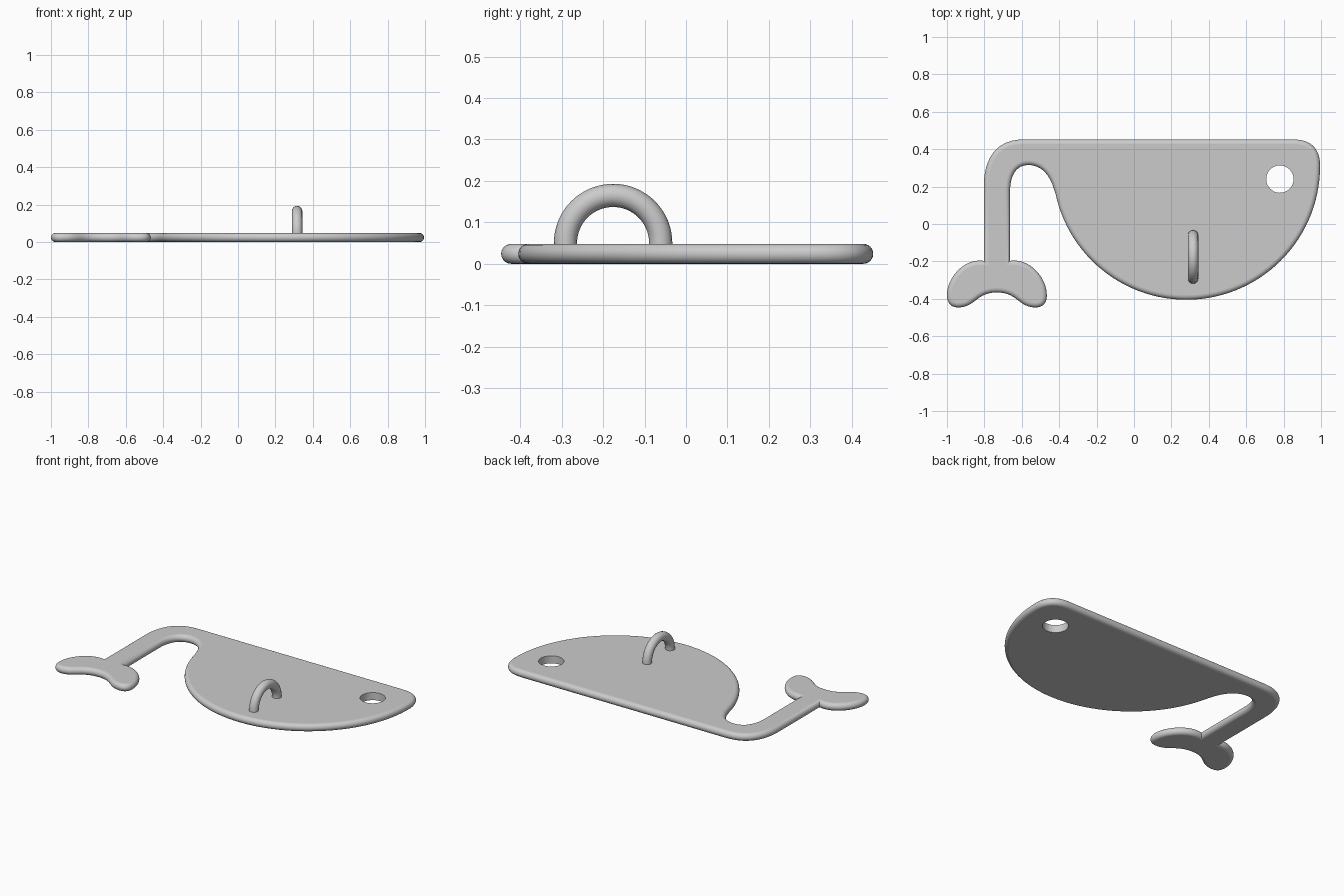
import bpy, bmesh, math
from mathutils import Vector
from mathutils.geometry import interpolate_bezier

if "Cube" in bpy.data.objects:
    bpy.data.objects.remove(bpy.data.objects["Cube"])

R = 0.024          # half thickness of the plate = edge rounding radius
MID = -0.733       # symmetry line of the tail fluke


def bez(a, b, c, d, n=14):
    pts = interpolate_bezier(*[Vector((p[0], p[1], 0)) for p in (a, b, c, d)], n)
    return [(p.x, p.y) for p in pts]


def clean(pts):
    out = []
    for p in pts:
        if not out or math.dist(p, out[-1]) > 1e-4:
            out.append(p)
    if math.dist(out[0], out[-1]) < 1e-4:
        out.pop()
    return out


def inset(pts, d):
    # mitred inward offset of a clockwise outline
    res = []
    for i, p in enumerate(pts):
        p = Vector(p)
        a = (p - Vector(pts[i - 1])).normalized()
        b = (Vector(pts[(i + 1) % len(pts)]) - p).normalized()
        na, nb = Vector((a.y, -a.x)), Vector((b.y, -b.x))
        m = (na + nb).normalized()
        res.append(p + m * d / max(m.dot(na), 0.3))
    return res


# outline, clockwise: straight back, round nose, big belly arc
outline = [(-0.59, 0.452)]
outline += bez((0.85, 0.452), (0.95, 0.452), (0.995, 0.40), (0.995, 0.31))
outline += [(0.28 + 0.715 * math.cos(math.radians(-a)),
             0.31 + 0.715 * math.sin(math.radians(-a))) for a in range(3, 169, 3)]
# arch between belly and tail stem
outline += bez((-0.424, 0.175), (-0.45, 0.265), (-0.495, 0.315), (-0.565, 0.315))
outline += bez((-0.565, 0.315), (-0.63, 0.315), (-0.663, 0.26), (-0.663, 0.17))
# tail fluke: right lobe, then mirrored left lobe
lobe = [(-0.663, -0.197)]
lobe += bez((-0.663, -0.197), (-0.56, -0.18), (-0.466, -0.285), (-0.466, -0.38))
lobe += bez((-0.466, -0.38), (-0.466, -0.425), (-0.49, -0.449), (-0.535, -0.446))
lobe += bez((-0.535, -0.446), (-0.62, -0.44), (-0.625, -0.366), (MID, -0.366))
outline += lobe + [(2 * MID - x, y) for x, y in reversed(lobe)]
# outer tail bend
outline += bez((-0.803, 0.20), (-0.803, 0.36), (-0.73, 0.452), (-0.59, 0.452))
outline = clean(outline)

# whale-shaped plate with fully rounded rim
bm = bmesh.new()
rings = []
for k in range(13):
    t = math.radians(-90 + 15 * k)
    loop = inset(outline, R * (1 - math.cos(t)))
    rings.append([bm.verts.new((p.x, p.y, R + R * math.sin(t))) for p in loop])
n = len(outline)
for lo, hi in zip(rings, rings[1:]):
    for i in range(n):
        j = (i + 1) % n
        bm.faces.new((lo[i], lo[j], hi[j], hi[i]))
bm.faces.new(rings[0])
bm.faces.new(rings[-1])
bmesh.ops.recalc_face_normals(bm, faces=bm.faces)
mesh = bpy.data.meshes.new("whale_plate")
bm.to_mesh(mesh)
bm.free()
plate = bpy.data.objects.new("whale_plate", mesh)
bpy.context.collection.objects.link(plate)

# eye hole
bpy.ops.mesh.primitive_cylinder_add(vertices=64, radius=0.073, depth=0.3, location=(0.78, 0.24, R))
cutter = bpy.context.object
cutter.name = "eye_hole_cutter"
mod = plate.modifiers.new("eye_hole", 'BOOLEAN')
mod.object = cutter
mod.operation = 'DIFFERENCE'
mod.solver = 'EXACT'
bpy.context.view_layer.objects.active = plate
bpy.ops.object.modifier_apply(modifier="eye_hole")
bpy.data.objects.remove(cutter)


def smooth(ob):
    bpy.ops.object.select_all(action='DESELECT')
    ob.select_set(True)
    bpy.context.view_layer.objects.active = ob
    bpy.ops.object.shade_smooth_by_angle(angle=math.radians(35))


smooth(plate)
for f in plate.data.polygons:
    if abs(f.normal.z) > 0.9999:
        f.use_smooth = False

# half-ring fin handle standing on the plate
cu = bpy.data.curves.new("fin_loop", 'CURVE')
cu.dimensions = '3D'
cu.bevel_depth = 0.028
cu.bevel_resolution = 6
cu.use_fill_caps = True
path = [(-0.115, -0.025)]
path += [(-0.115 * math.cos(math.pi * i / 32), 0.115 * math.sin(math.pi * i / 32)) for i in range(33)]
path += [(0.115, -0.025)]
sp = cu.splines.new('POLY')
sp.points.add(len(path) - 1)
for pt, (y, z) in zip(sp.points, path):
    pt.co = (0.316, -0.176 + y, 0.05 + z, 1)
fin = bpy.data.objects.new("fin_loop", cu)
bpy.context.collection.objects.link(fin)
bpy.ops.object.select_all(action='DESELECT')
fin.select_set(True)
bpy.context.view_layer.objects.active = fin
bpy.ops.object.convert(target='MESH')
smooth(bpy.context.object)
